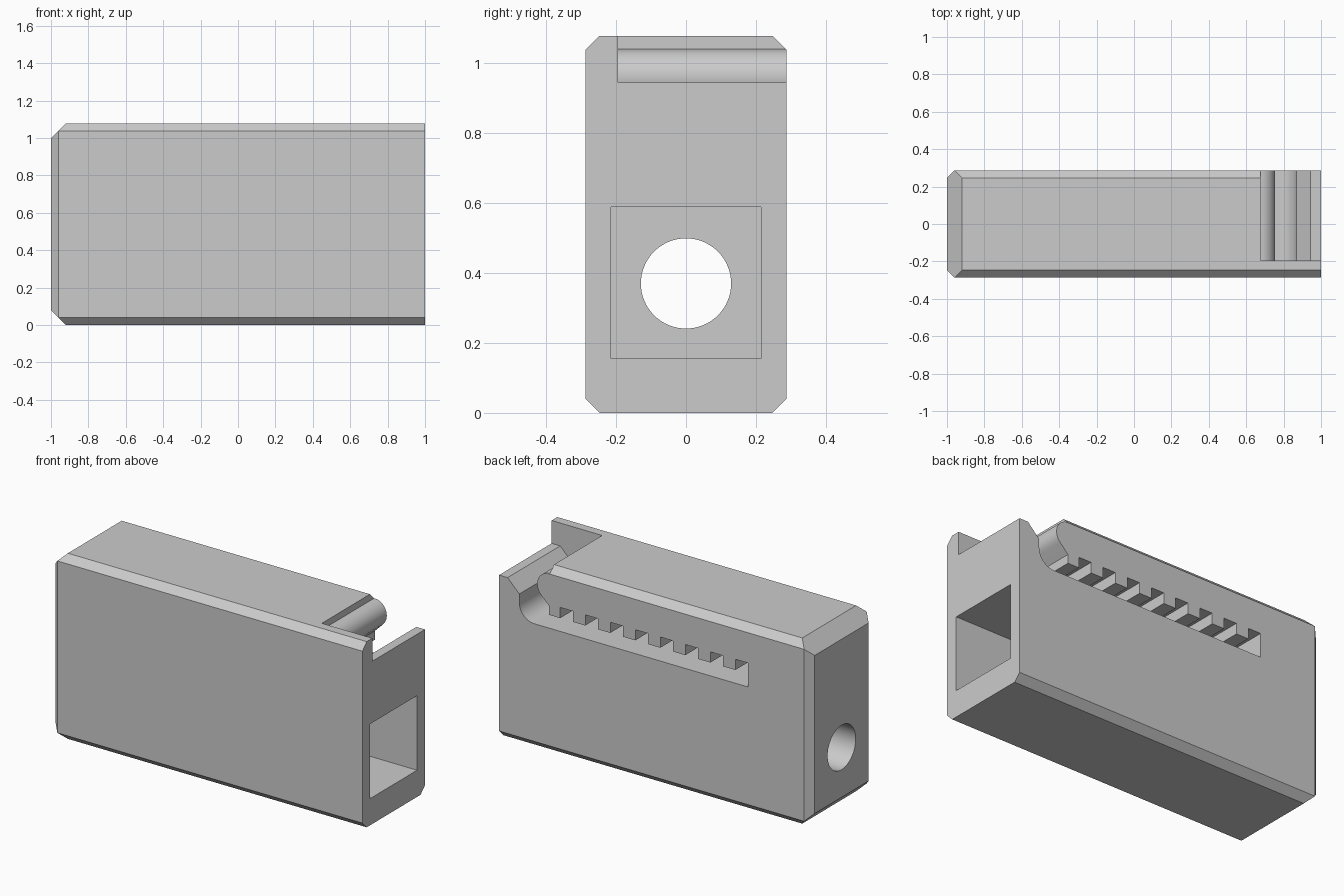
import bpy
import bmesh
from math import cos, sin, pi, radians
from mathutils import Vector

cube = bpy.data.objects.get("Cube")
if cube:
    bpy.data.objects.remove(cube, do_unlink=True)

grey = bpy.data.materials.new("plain grey")
grey.use_nodes = True
colour = (0.6, 0.6, 0.6, 1)
grey.diffuse_color = colour
grey.node_tree.nodes["Principled BSDF"].inputs["Base Color"].default_value = colour

HALF_Y, TOP, CH = 0.287, 1.078, 0.04


def make_object(name, bm):
    bmesh.ops.recalc_face_normals(bm, faces=bm.faces)
    mesh = bpy.data.meshes.new(name)
    bm.to_mesh(mesh)
    bm.free()
    mesh.materials.append(grey)
    obj = bpy.data.objects.new(name, mesh)
    bpy.context.collection.objects.link(obj)
    return obj


def prism(name, outline, shift):
    """Solid swept from a closed outline along a shift vector."""
    bm = bmesh.new()
    face = bm.faces.new([bm.verts.new(p) for p in outline])
    swept = bmesh.ops.extrude_face_region(bm, geom=[face])["geom"]
    verts = [v for v in swept if isinstance(v, bmesh.types.BMVert)]
    bmesh.ops.translate(bm, verts=verts, vec=Vector(shift))
    return make_object(name, bm)


def arc(cx, cz, r, start, end, steps):
    angles = [radians(start + (end - start) * i / steps) for i in range(steps + 1)]
    return [(cx + r * cos(a), cz + r * sin(a)) for a in angles]


def cut(target, cutter):
    cutter.hide_render = True
    mod = target.modifiers.new("cut", "BOOLEAN")
    mod.operation = "DIFFERENCE"
    mod.solver = "EXACT"
    mod.object = cutter
    bpy.context.view_layer.objects.active = target
    bpy.ops.object.modifier_apply(modifier=mod.name)
    bpy.data.objects.remove(cutter, do_unlink=True)


# Chamfered block: hull of mirrored corner points (x, inset in y, inset in z)
bm = bmesh.new()
corners = [(1, CH, 0), (1, 0, CH), (-1 + 2 * CH, CH, 0), (-1 + CH, 0, CH), (-1, CH, 2 * CH)]
for x, iy, iz in corners:
    for side in (-1, 1):
        for z in (iz, TOP - iz):
            bm.verts.new((x, side * (HALF_Y - iy), z))
bmesh.ops.convex_hull(bm, input=bm.verts)
bmesh.ops.dissolve_limit(bm, angle_limit=radians(1), verts=bm.verts, edges=bm.edges)
body = make_object("slotted_block", bm)

# Rectangular pocket in the open end
pocket = [(1.1, y, z) for y, z in ((-0.215, 0.155), (0.215, 0.155), (0.215, 0.588), (-0.215, 0.588))]
cut(body, prism("pocket_cutter", pocket, (-1.7, 0, 0)))

# Round bore through the chamfered end
bore = [(-1.1, y, z) for y, z in arc(0, 0.37, 0.129, 0, 360, 64)[:-1]]
cut(body, prism("bore_cutter", bore, (0.7, 0, 0)))

# Side slot: open mouth, curved floor, notched ceiling, rounded nose
FLOOR, CEILING, NOTCH_TOP = 0.723, 0.80, 0.862
slot = [(0.675, 1.2), (1.1, 1.2), (1.1, 0.945), (0.945, 0.945), (0.87, 0.87)]
slot += arc(0.773, 0.82, 0.097, 0, -90, 12)
slot.append((-0.6, FLOOR))
for i in reversed(range(8)):
    right = 0.607 - 0.1607 * i
    left = right - 0.082
    slot += [(left, CEILING), (left, NOTCH_TOP), (right, NOTCH_TOP), (right, CEILING)]
slot += [(0.679, CEILING), (0.679, 0.851)]
slot += arc(0.675, 0.96, 0.08, -45, 90, 18)
cut(body, prism("slot_cutter", [(x, -0.195, z) for x, z in slot], (0, 0.6, 0)))

# Smooth only the curved walls
bpy.ops.object.select_all(action="DESELECT")
body.select_set(True)
bpy.context.view_layer.objects.active = body
bpy.ops.object.shade_smooth_by_angle(angle=radians(30))
